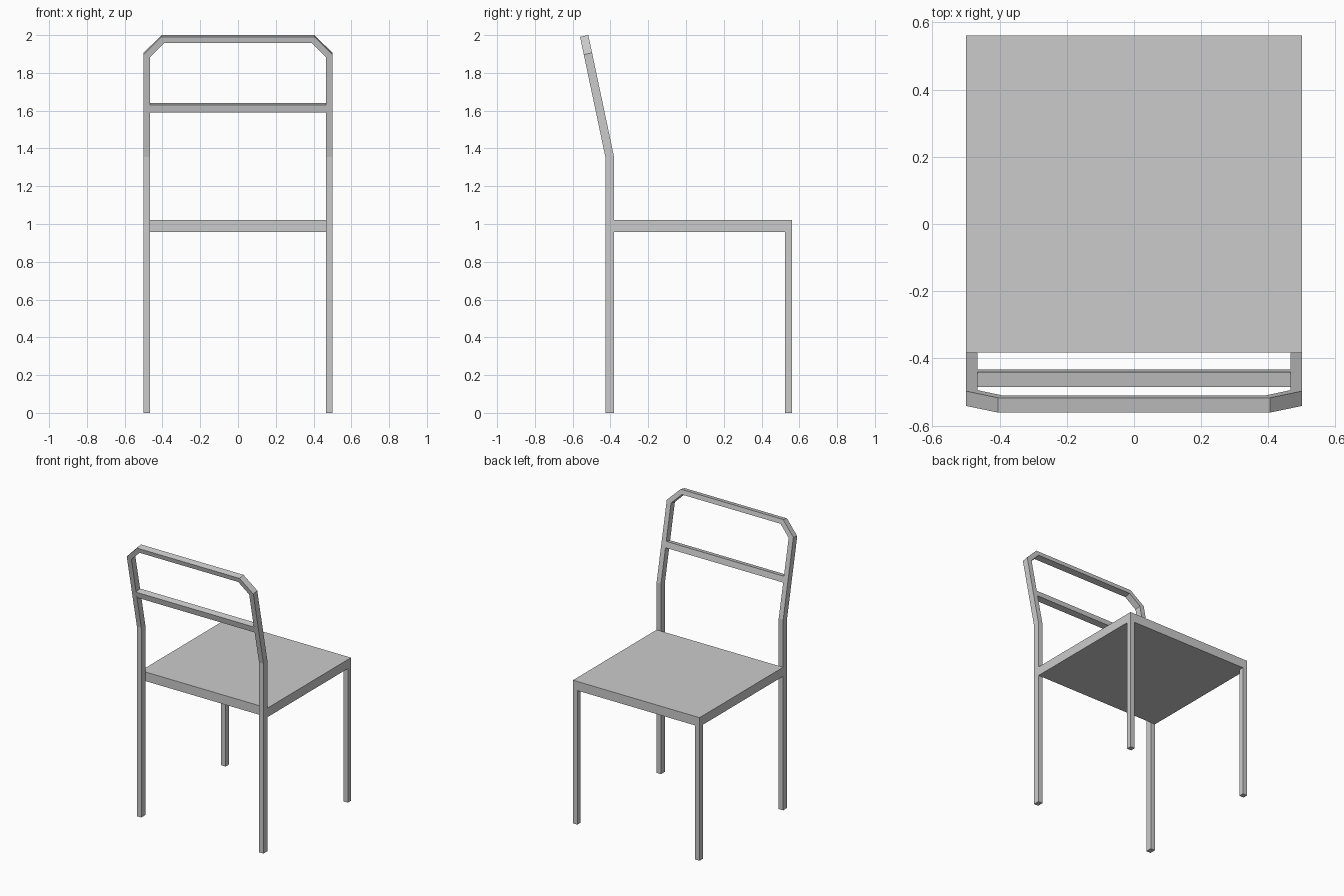
import bpy

if "Cube" in bpy.data.objects:
    bpy.data.objects.remove(bpy.data.objects["Cube"])

SEAT_BACK, BEND, SLOPE = -0.382, 1.36, 0.211


def make(name, verts, faces):
    me = bpy.data.meshes.new(name)
    me.from_pydata(verts, [], faces)
    ob = bpy.data.objects.new(name, me)
    bpy.context.collection.objects.link(ob)
    return ob


def tube(name, sections):
    """Skin a row of four-cornered sections and cap both ends."""
    n = len(sections)
    verts = [v for s in sections for v in s]
    faces = [(4*i + j, 4*i + (j+1) % 4, 4*i + 4 + (j+1) % 4, 4*i + 4 + j)
             for i in range(n - 1) for j in range(4)]
    faces += [(3, 2, 1, 0), tuple(4*(n-1) + j for j in range(4))]
    return make(name, verts, faces)


def box(name, x0, x1, y0, y1, z0, z1):
    return tube(name, [[(x0, y0, z), (x1, y0, z), (x1, y1, z), (x0, y1, z)]
                       for z in (z0, z1)])


def pair(x, z):
    """Seat-side and outer points of the reclining frame at height z."""
    y = SEAT_BACK - SLOPE * max(0, z - BEND)
    drop = 0 if z < BEND else 0.0046 if z == BEND else 0.009
    return (x, y, z), (x, y - (0.044 if z > BEND else 0.045), z - drop)


def section(xo, zo, xi, zi):
    a, b = pair(xo, zo)
    d, c = pair(xi, zi)
    return [a, b, c, d]


# Back frame: both rear legs, reclining uprights and chamfered top rail
half = [(0.5, 0, 0.465, 0), (0.5, BEND, 0.465, BEND),
        (0.5, 1.906, 0.465, 1.893), (0.405, 2.0, 0.390, 1.968)]
path = half + [(-xo, zo, -xi, zi) for xo, zo, xi, zi in reversed(half)]
tube("back_frame", [section(*p) for p in path])

# Crossbar of the backrest
tube("back_crossbar", [section(x, 1.64, x, 1.598) for x in (0.465, -0.465)])

# Seat slab
box("seat", -0.5, 0.5, SEAT_BACK, 0.561, 0.957, 1.022)

# Legs at the free end of the seat
for side, x in (("left", -0.5), ("right", 0.465)):
    box("front_leg_" + side, x, x + 0.035, 0.525, 0.561, 0, 0.957)

# Consistent outward normals
import bmesh
for ob in bpy.context.collection.objects:
    bm = bmesh.new()
    bm.from_mesh(ob.data)
    bmesh.ops.recalc_face_normals(bm, faces=bm.faces)
    bm.to_mesh(ob.data)
    bm.free()
